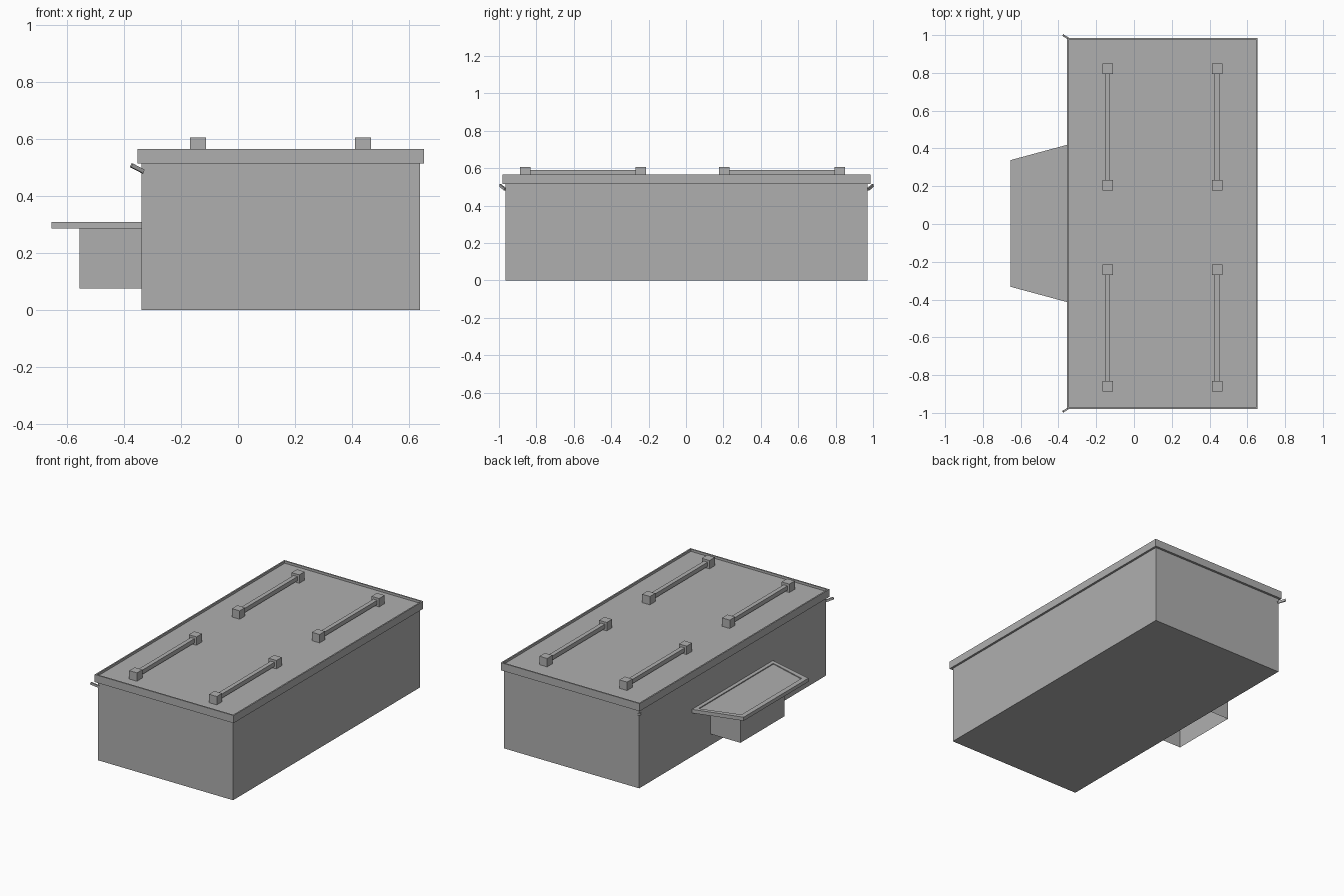
import bpy, bmesh
from mathutils import Vector

cube = bpy.data.objects.get("Cube")
if cube:
    bpy.data.objects.remove(cube, do_unlink=True)

grey = bpy.data.materials.new("plain grey")
grey.use_nodes = True
colour = (0.43, 0.43, 0.43, 1)
grey.diffuse_color = colour
grey.node_tree.nodes["Principled BSDF"].inputs["Base Color"].default_value = colour

CY = 0.003  # middle of the body along y


def finish(name, bm):
    bmesh.ops.recalc_face_normals(bm, faces=bm.faces)
    mesh = bpy.data.meshes.new(name)
    bm.to_mesh(mesh)
    bm.free()
    mesh.materials.append(grey)
    obj = bpy.data.objects.new(name, mesh)
    bpy.context.collection.objects.link(obj)
    return obj


def prism(outline, z0, z1):
    """Extrude a flat outline upward; return the bmesh and its top face."""
    bm = bmesh.new()
    base = bm.faces.new([bm.verts.new((x, y, z0)) for x, y in outline])
    new = bmesh.ops.extrude_face_region(bm, geom=[base], use_keep_orig=True)["geom"]
    for v in new:
        if isinstance(v, bmesh.types.BMVert):
            v.co.z = z1
    top = next(f for f in new if isinstance(f, bmesh.types.BMFace))
    return bm, top


def rect(x0, x1, y0, y1):
    return [(x0, y0), (x1, y0), (x1, y1), (x0, y1)]


def recess(bm, face, margin, depth):
    """Inset a top face and sink it to leave a raised rim."""
    bmesh.ops.recalc_face_normals(bm, faces=bm.faces)
    bmesh.ops.inset_region(bm, faces=[face], thickness=margin)
    ext = bmesh.ops.extrude_face_region(bm, geom=[face])["geom"]
    bmesh.ops.translate(bm, vec=(0, 0, -depth),
                        verts=[v for v in ext if isinstance(v, bmesh.types.BMVert)])
    if face.is_valid:
        bm.faces.remove(face)


def box(name, x0, x1, y0, y1, z0, z1):
    return finish(name, prism(rect(x0, x1, y0, y1), z0, z1)[0])


# Main body
box("body", -0.34, 0.64, CY - 0.968, CY + 0.968, 0, 0.52)

# Lid with a raised rim
bm, top = prism(rect(-0.354, 0.654, CY - 0.983, CY + 0.983), 0.515, 0.565)
recess(bm, top, 0.013, 0.015)
finish("lid", bm)

# Shelf with a shallow sunken panel
bm, top = prism([(-0.34, CY - 0.42), (-0.34, CY + 0.42),
                 (-0.655, CY + 0.335), (-0.655, CY - 0.335)], 0.285, 0.309)
recess(bm, top, 0.04, 0.006)
finish("shelf", bm)

# Hollow support under the shelf, open underneath
bm, top = prism(rect(-0.557, -0.34, CY - 0.228, CY + 0.228), 0.074, 0.285)
bmesh.ops.delete(bm, geom=[f for f in bm.faces if f.calc_center_median().z < 0.08
                           or f.calc_center_median().x > -0.35], context="FACES")
finish("shelf_support", bm)

# Four rails, each held by two blocks
for x, side in ((-0.14, "right"), (0.44, "left")):
    for mid, end in ((-0.551, "front"), (0.514, "back")):
        for s, tag in ((-1, "a"), (1, "b")):
            y = mid + s * 0.309
            box(f"{side}_{end}_block_{tag}", x - 0.028, x + 0.028,
                y - 0.028, y + 0.028, 0.549, 0.605)
        box(f"{side}_{end}_rail", x - 0.014, x + 0.014,
            mid - 0.29, mid + 0.29, 0.562, 0.59)

# Small slanted tabs under the lid corners
for s, end in ((-1, "front"), (1, "back")):
    along = Vector((-0.042, s * 0.026, 0.022))
    across = Vector((s * 0.526, 0.85, 0)) * 0.01
    up = along.cross(across).normalized() * 0.014
    bm = bmesh.new()
    bmesh.ops.create_cube(bm, size=1)
    for v in bm.verts:
        p = v.co.copy()
        v.co = Vector((-0.354, CY + s * 0.983, 0.497)) + along * p.x + across * p.y + up * p.z
    finish(f"{end}_corner_tab", bm)
